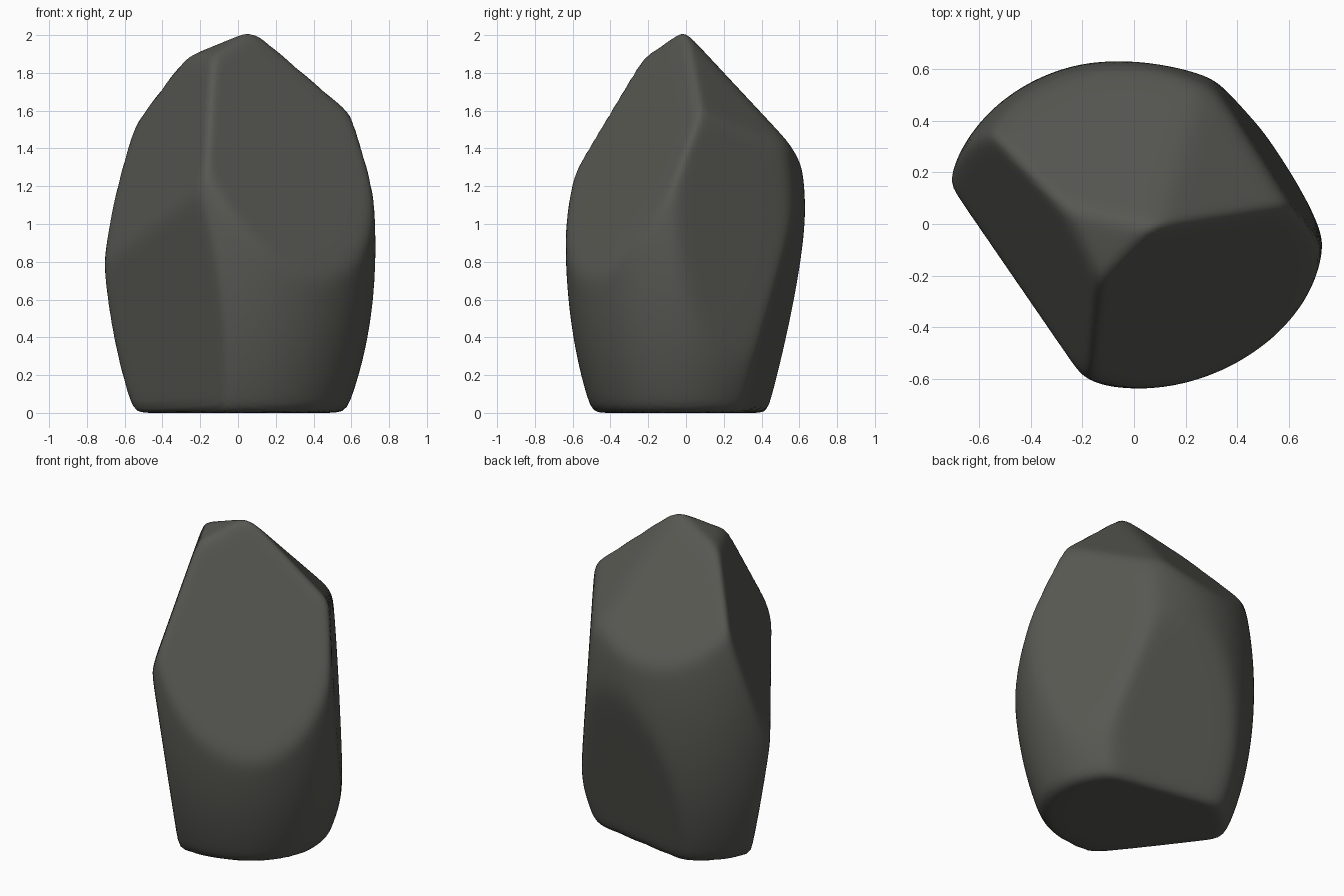
import bpy, bmesh
from math import radians
from mathutils import Vector, Matrix

cube = bpy.data.objects.get("Cube")
if cube:
    bpy.data.objects.remove(cube, do_unlink=True)

# Rounded body of the boulder: a tall ellipsoid turned slightly about z
CENTRE = Vector((0, 0, 0.92))
RADII = Vector((0.735, 0.635, 1.46))
TURN = Matrix.Rotation(radians(8), 3, 'Z')

# Flat cuts: outward direction and offset
CUTS = [
    ((-0.92, -0.46, 0.33), 0.855),     # upper left front
    ((-0.79, -0.616, -0.14), 0.366),   # lower left front
    ((1.13, -1.78, 1), 2.148),         # right front slope
    ((-0.16, 1.12, 1), 2.015),         # back slope
    ((0.72, 0.86, 1), 2.09),           # right back slope
    ((-0.46, -0.23, 1), 2.005),        # small crown
    ((0.835, 0.55, 0.06), 0.642),      # steep right back side
    ((0.175, 1, -0.235), 0.39),        # lower back
    ((0, 0, -1), 0),                   # base
]
SHARPNESS = 42


def reach(d):
    """Soft minimum distance from the centre to the cuts along d."""
    q = TURN @ d
    inverse = [Vector(q[i] / RADII[i] for i in range(3)).length]
    for normal, offset in CUTS:
        n = Vector(normal)
        inverse.append(max(0, n.dot(d) / (offset - n.dot(CENTRE))))
    top = max(inverse)
    total = sum((v / top) ** SHARPNESS for v in inverse)
    return 1 / (top * total ** (1 / SHARPNESS))


bm = bmesh.new()
bmesh.ops.create_icosphere(bm, subdivisions=6, radius=1)
for v in bm.verts:
    d = Vector((v.co.x * 0.7, v.co.y * 0.7, v.co.z)).normalized()
    v.co = CENTRE + d * reach(d)

mesh = bpy.data.meshes.new("boulder")
bm.to_mesh(mesh)
bm.free()
boulder = bpy.data.objects.new("boulder", mesh)
bpy.context.collection.objects.link(boulder)
mesh.polygons.foreach_set("use_smooth", [True] * len(mesh.polygons))

# Dark grey stone
stone = bpy.data.materials.new("dark_stone")
stone.use_nodes = True
color = (0.095, 0.095, 0.084, 1)
stone.diffuse_color = color
shader = next(n for n in stone.node_tree.nodes if n.type == 'BSDF_PRINCIPLED')
shader.inputs["Base Color"].default_value = color
shader.inputs["Roughness"].default_value = 0.9
mesh.materials.append(stone)
